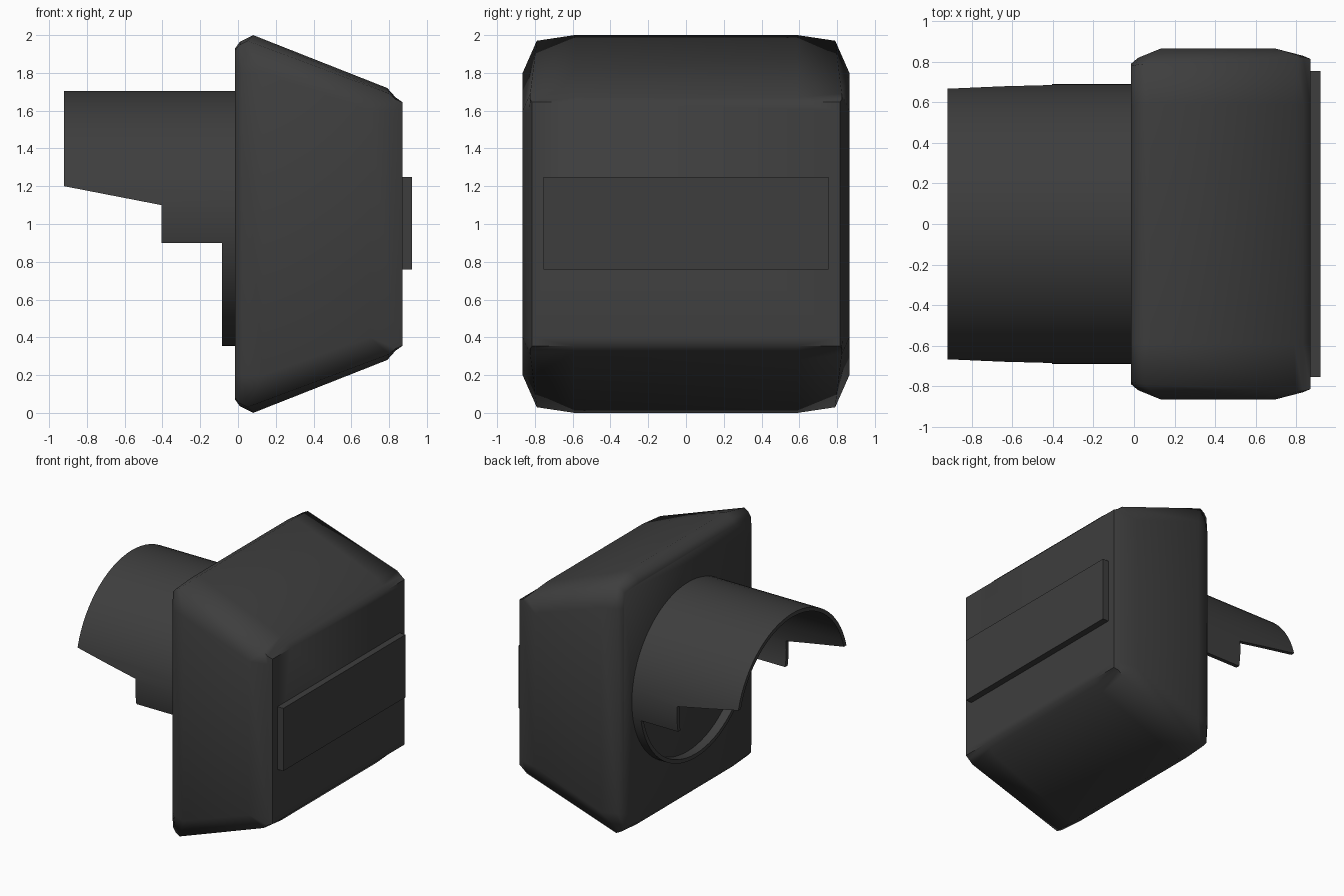
import bpy, bmesh, math

cube = bpy.data.objects.get("Cube")
if cube:
    bpy.data.objects.remove(cube, do_unlink=True)

# One dark plastic colour for everything
plastic = bpy.data.materials.new("dark grey plastic")
plastic.use_nodes = True
plastic.diffuse_color = (0.048, 0.048, 0.048, 1)
plastic.node_tree.nodes["Principled BSDF"].inputs["Base Color"].default_value = (0.048, 0.048, 0.048, 1)


def loft(name, rings, cyclic=False):
    """Skin a list of equal-length rings, capped at the ends or joined round."""
    bm = bmesh.new()
    loops = [[bm.verts.new(p) for p in ring] for ring in rings]
    n = len(loops[0])
    pairs = list(zip(loops, loops[1:]))
    if cyclic:
        pairs.append((loops[-1], loops[0]))
    else:
        bm.faces.new(loops[0])
        bm.faces.new(loops[-1])
    for a, b in pairs:
        for i in range(n):
            j = (i + 1) % n
            bm.faces.new((a[i], a[j], b[j], b[i]))
    bmesh.ops.recalc_face_normals(bm, faces=bm.faces)
    mesh = bpy.data.meshes.new(name)
    bm.to_mesh(mesh)
    bm.free()
    mesh.materials.append(plastic)
    obj = bpy.data.objects.new(name, mesh)
    bpy.context.collection.objects.link(obj)
    return obj


def select(obj):
    bpy.ops.object.select_all(action="DESELECT")
    obj.select_set(True)
    bpy.context.view_layer.objects.active = obj


def smooth(obj, degrees):
    select(obj)
    bpy.ops.object.shade_smooth_by_angle(angle=math.radians(degrees))


def section(side, corner, top):
    """Mirror one corner (three x, half width, half height points) to a ring."""
    quarter = [side, corner, top]
    ring = []
    for sy, sz in ((1, 1), (-1, 1), (-1, -1), (1, -1)):
        pts = quarter if sy * sz > 0 else quarter[::-1]
        ring += [(x, sy * y, 1 + sz * z) for x, y, z in pts]
    return ring


# Tapered housing with softened edges
housing = loft("housing", [
    section((-0.015, 0.79, 0.8), (-0.015, 0.78, 0.92), (-0.015, 0.59, 0.93)),
    section((0.02, 0.82, 0.8), (0.01, 0.785, 0.95), (0.01, 0.59, 0.965)),
    section((0.13, 0.865, 0.8), (0.05, 0.79, 0.97), (0.08, 0.59, 1.0)),
    section((0.70, 0.865, 0.6), (0.80, 0.825, 0.69), (0.79, 0.59, 0.72)),
    section((0.835, 0.83, 0.6), (0.835, 0.825, 0.66), (0.835, 0.59, 0.67)),
    section((0.87, 0.815, 0.6), (0.87, 0.815, 0.645), (0.87, 0.59, 0.645)),
])
smooth(housing, 60)


def rect(x, y, low, high):
    return [(x, -y, low), (x, y, low), (x, y, high), (x, -y, high)]


# Raised mounting plate
loft("mounting_plate", [rect(x, 0.755, 0.76, 1.25) for x in (0.86, 0.92)])


# Round visor: a thin tube with its lower part cut away in steps
def circle(x, inset, n=72):
    return [(x, (0.69 - inset) * math.cos(t), 1.03 + (0.675 - inset) * math.sin(t))
            for t in (math.tau * i / n for i in range(n))]


wall = 0.03
visor = loft("visor", [circle(-0.92, 0), circle(0.02, 0),
                       circle(0.02, wall), circle(-0.92, wall)], cyclic=True)
outline = [(-1.1, 1.235), (-0.405, 1.10), (-0.405, 0.9),
           (-0.085, 0.9), (-0.085, 0.2), (-1.1, 0.2)]
cutter = loft("visor_cutter", [[(x, y, z) for x, z in outline] for y in (-1, 1)])
cutter.hide_render = True
select(visor)
cut = visor.modifiers.new("cut", "BOOLEAN")
cut.operation = "DIFFERENCE"
cut.solver = "EXACT"
cut.object = cutter
bpy.ops.object.modifier_apply(modifier=cut.name)
bpy.data.objects.remove(cutter, do_unlink=True)
smooth(visor, 30)
